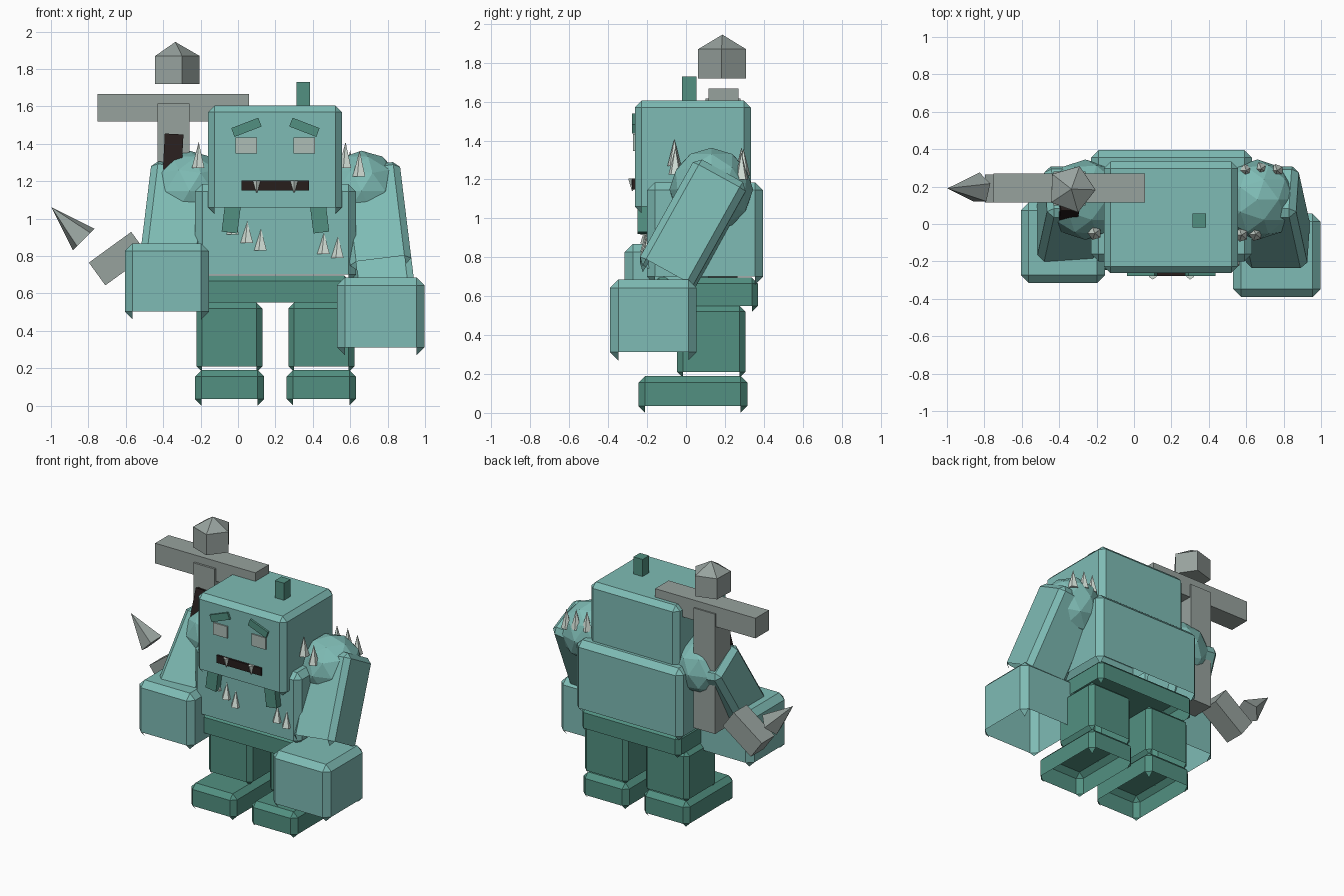
import bpy, bmesh, math
from mathutils import Matrix, Vector, Euler

if "Cube" in bpy.data.objects:
    bpy.data.objects.remove(bpy.data.objects["Cube"])


def material(name, rgb):
    m = bpy.data.materials.new(name)
    m.use_nodes = True
    m.diffuse_color = (*rgb, 1)
    m.node_tree.nodes["Principled BSDF"].inputs["Base Color"].default_value = (*rgb, 1)
    return m


TEAL = material("light teal", (0.21, 0.50, 0.46))
DARK = material("dark teal", (0.085, 0.28, 0.22))
GREY = material("stone grey", (0.31, 0.36, 0.34))
BONE = material("bone", (0.66, 0.75, 0.69))
EYE = material("pale eye", (0.42, 0.51, 0.47))
BLACK = material("brown black", (0.02, 0.013, 0.012))
MID_X = 0.2   # symmetry plane of the body


def finish(name, bm, mat, loc=(0, 0, 0), rot=(0, 0, 0)):
    me = bpy.data.meshes.new(name)
    bm.to_mesh(me)
    bm.free()
    me.materials.append(mat)
    ob = bpy.data.objects.new(name, me)
    ob.location = loc
    ob.rotation_euler = [math.radians(a) for a in rot]
    bpy.context.collection.objects.link(ob)
    return ob


def box(name, mat, loc, size, rot=(0, 0, 0), bevel=0):
    """Block; bevelled blocks are hollow shells, open underneath."""
    bm = bmesh.new()
    bmesh.ops.create_cube(bm, size=1)
    bmesh.ops.scale(bm, vec=size, verts=bm.verts)
    if bevel:
        bmesh.ops.bevel(bm, geom=bm.edges[:], offset=bevel, segments=1,
                        affect='EDGES', profile=0.5)
        bm.normal_update()
        under = [f for f in bm.faces if f.normal.z < -0.5 and len(f.verts) > 3]
        bmesh.ops.delete(bm, geom=under, context='FACES')
    return finish(name, bm, mat, loc, rot)


def span(name, mat, x, y, z, bevel=0):
    """Block given by its extents."""
    ends = (x, y, z)
    return box(name, mat, [(a + b) / 2 for a, b in ends],
               [b - a for a, b in ends], bevel=bevel)


def cone(name, mat, loc, r1, r2, height, sides=5, rot=(0, 0, 0)):
    bm = bmesh.new()
    bmesh.ops.create_cone(bm, cap_ends=True, segments=sides, radius1=r1,
                          radius2=r2, depth=height)
    return finish(name, bm, mat, loc, rot)


# Body
span("head", TEAL, (-0.16, 0.555), (-0.263, 0.333), (1.025, 1.605), 0.035)
span("head_stub", DARK, (0.312, 0.386), (-0.02, 0.055), (1.59, 1.73))
span("chest", TEAL, (-0.23, 0.63), (-0.2, 0.395), (0.66, 1.185), 0.04)
span("pelvis", DARK, (-0.2, 0.6), (-0.17, 0.37), (0.52, 0.695), 0.03)

# Face, legs and arms in mirrored pairs
for side, s in (("left", 1), ("right", -1)):
    def mx(d):
        return MID_X + s * d

    span(side + "_leg", DARK, sorted((mx(0.07), mx(0.422))), (-0.045, 0.305),
         (0.18, 0.55), 0.03)
    span(side + "_foot", DARK, sorted((mx(0.06), mx(0.43))), (-0.245, 0.315),
         (0, 0.19), 0.035)
    box(side + "_eye", EYE, (mx(0.155), -0.267, 1.39), (0.115, 0.009, 0.086))
    box(side + "_brow", DARK, (mx(0.155), -0.268, 1.488), (0.155, 0.02, 0.05),
        (0, s * 21, 0))
    cone(side + "_fang", BONE, (mx(0.1), -0.275, 1.172), 0.022, 0.003, 0.065, 5, (180, 0, 0))
    box(side + "_jaw_tuft", DARK, (mx(0.235), -0.225, 1.01), (0.085, 0.05, 0.17),
        (0, -s * 7, 0))

    bm = bmesh.new()
    bmesh.ops.create_icosphere(bm, subdivisions=2, radius=0.215)
    finish(side + "_shoulder", bm, TEAL, (mx(0.46), 0.13, 1.148))

box("mouth", BLACK, (0.2, -0.267, 1.177), (0.36, 0.02, 0.055))
box("left_arm", TEAL, (0.74, 0.035, 0.955), (0.33, 0.31, 0.63), (-29, -7, 0), 0.035)
box("right_arm", TEAL, (-0.335, 0.05, 0.985), (0.33, 0.31, 0.57), (-29, 7, 0), 0.035)
span("left_hand", TEAL, (0.53, 0.997), (-0.39, 0.055), (0.27, 0.685), 0.042)
span("right_hand", TEAL, (-0.605, -0.155), (-0.315, 0.115), (0.46, 0.868), 0.042)

# Bone spikes: (x, y, tip height)
shoulder_spikes = [(0.575, -0.06, 1.41), (0.65, -0.055, 1.365), (0.6, 0.285, 1.365),
                   (0.68, 0.295, 1.36), (0.765, 0.285, 1.34), (-0.21, -0.05, 1.41)]
chest_spikes = [(-0.025, -0.2, 1.03), (0.05, -0.2, 0.985), (0.123, -0.2, 0.945),
                (0.46, -0.2, 0.925), (0.535, -0.2, 0.905)]
for group, points, h in (("shoulder_spike", shoulder_spikes, 0.14),
                         ("chest_spike", chest_spikes, 0.115)):
    for x, y, tip in points:
        cone(group, BONE, (x, y, tip - h / 2), 0.037, 0, h, 5, (0, 0, 18))

# Weapon: shaft, crossbar, five-sided cap and hooked end
span("weapon_shaft", GREY, (-0.43, -0.258), (0.1, 0.28), (0.74, 1.615))
span("weapon_crossbar", GREY, (-0.75, 0.06), (0.115, 0.27), (1.52, 1.667))
cone("weapon_cap", GREY, (-0.335, 0.187, 1.795), 0.13, 0.13, 0.15, 5, (0, 0, -2 - 90 + 90 - 72 + 72 + 18 - 18))
cone("weapon_cap_point", GREY, (-0.335, 0.187, 1.907), 0.13, 0, 0.075, 5, (0, 0, -2))
box("weapon_lower_block", GREY, (-0.64, 0.19, 0.786), (0.28, 0.15, 0.15), (0, -36, 0))
cone("weapon_lower_point", GREY, (-0.912, 0.19, 0.975), 0.085, 0, 0.245, 5, (0, -45, 0))
box("weapon_grip", BLACK, (-0.35, 0.06, 1.29), (0.1, 0.06, 0.32), (-15, 3, 0))

# Turn the cap pieces so that their corners match blender's cone start direction
for ob in bpy.data.objects:
    if ob.name.startswith("weapon_cap"):
        start = max(ob.data.vertices, key=lambda v: v.co.y + v.co.x * 0.01).co
        ob.rotation_euler.z = math.radians(70) - math.atan2(start.y, start.x)
